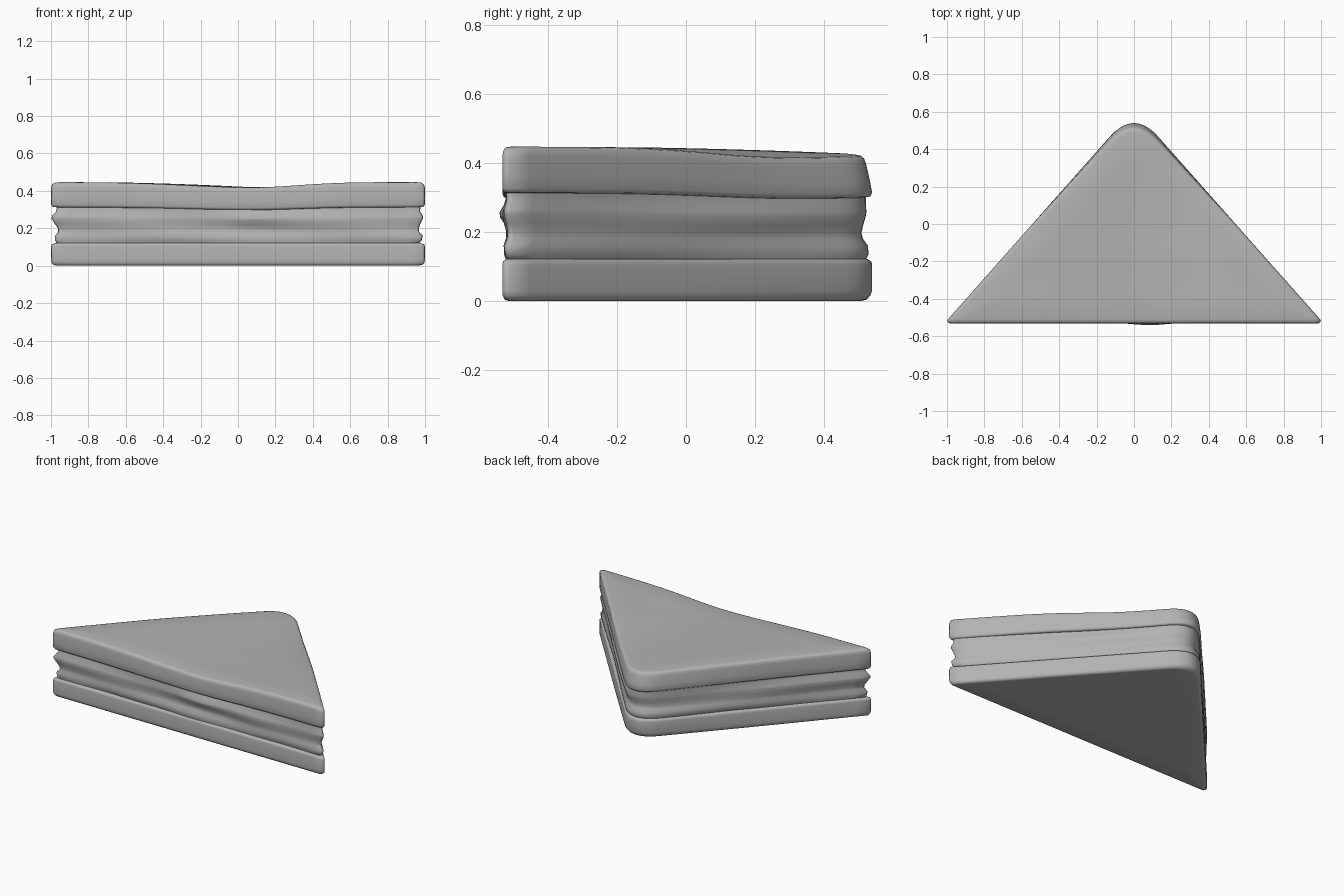
import bpy, bmesh, math
from mathutils import Vector

if "Cube" in bpy.data.objects:
    bpy.data.objects.remove(bpy.data.objects["Cube"])

CENTRE = Vector((0, -0.074))   # incentre of the triangle
INRADIUS = 0.456

GREY = bpy.data.materials.new("dark_grey")
GREY.diffuse_color = (0.45, 0.45, 0.45, 1)
GREY.use_nodes = True
GREY.node_tree.nodes["Principled BSDF"].inputs["Base Color"].default_value = GREY.diffuse_color


def outline():
    """Triangle with tight front corners and a rounded back corner."""
    right = []
    n = 16
    for i in range(n + 1):                      # front edge, middle to corner
        right.append((0.985 * i / n, -0.532))
    right += [(0.995, -0.527), (0.999, -0.514)]
    for i in range(1, n):                       # slanted edge
        t = i / n
        right.append((0.999 + (0.13 - 0.999) * t, -0.514 + 0.98 * t))
    for i in range(6):                          # half of the back corner curve
        t = i / 10
        right.append((0.13 * (1 - 2 * t),
                      0.466 * ((1 - t) ** 2 + t * t) + 2 * t * (1 - t) * 0.613))
    left = [(-x, y) for x, y in reversed(right[1:-1])]
    back = [(0.0, right[-1][1])]
    return [Vector(p) for p in right[:-1] + back + left]


BASE = outline()


def sag(x, y):
    """Soft dip across the upper slice."""
    cx = 0.08 + 0.22 * (y + 0.53)
    w = 0.52 if x < cx else 0.36
    return (-0.028 * math.exp(-((x - cx) / w) ** 2)
            - 0.004 * max(0, y + 0.1) / 0.6)


def stack(name, rings, wobble=None):
    """Loft rings of (inset, z, sag amount, back taper), capping both ends."""
    bm = bmesh.new()

    def ring(d, z, amount, taper):
        verts = []
        for p in BASE:
            inset = d + (wobble(p.x, p.y, z) if wobble else 0)
            q = CENTRE + (p - CENTRE) * (1 - inset / INRADIUS)
            s = p if d < 0.05 else q
            q.y -= taper * max(0, p.y) / 0.54
            verts.append(bm.verts.new((q.x, q.y, z + amount * sag(s.x, s.y))))
        return verts

    caps = [INRADIUS * k for k in (0.3, 0.55, 0.8)]
    first, last = rings[0], rings[-1]
    full = ([(d, *first[1:]) for d in reversed(caps)] + rings
            + [(d, *last[1:]) for d in caps])
    loops = [ring(*r) for r in full]
    for a, b in zip(loops, loops[1:]):
        for i in range(len(a)):
            j = (i + 1) % len(a)
            bm.faces.new((a[i], a[j], b[j], b[i]))
    for loop, spec in ((loops[0], first), (loops[-1], last)):
        z = spec[1] + spec[2] * sag(*CENTRE)
        c = bm.verts.new((CENTRE.x, CENTRE.y, z))
        for i in range(len(loop)):
            bm.faces.new((loop[i], loop[(i + 1) % len(loop)], c))
    bmesh.ops.recalc_face_normals(bm, faces=bm.faces)
    mesh = bpy.data.meshes.new(name)
    bm.to_mesh(mesh)
    bm.free()
    mesh.materials.append(GREY)
    ob = bpy.data.objects.new(name, mesh)
    bpy.context.collection.objects.link(ob)
    bpy.ops.object.select_all(action='DESELECT')
    ob.select_set(True)
    bpy.context.view_layer.objects.active = ob
    bpy.ops.object.shade_smooth_by_angle(angle=math.radians(60))
    return ob


# Lower bread slice
stack("bottom_bread", [(0.018, 0.0, 0, 0.008), (0.006, 0.004, 0, 0.008),
                       (0.001, 0.016, 0, 0.004), (0, 0.03, 0, 0),
                       (0, 0.105, 0, 0), (0.002, 0.115, 0, 0), (0.012, 0.122, 0, 0)])

# Upper bread slice, dipping across the middle
stack("top_bread", [(0.014, 0.312, 0.5, 0), (0.004, 0.315, 0.5, 0),
                    (0, 0.325, 0.5, 0), (0, 0.36, 0.6, 0.006),
                    (0, 0.42, 0.9, 0.018), (0.003, 0.437, 1, 0.02),
                    (0.009, 0.444, 1, 0.02), (0.022, 0.447, 1, 0.02)])


# Uneven filling between the slices
def ripple(x, y, z):
    bump = 0.004 * math.sin(5 * x + 38 * z) + 0.002 * math.sin(13 * x + 4 * y)
    knob = -0.008 * math.exp(-((x - 0.08) / 0.1) ** 2 - ((z - 0.26) / 0.03) ** 2)
    return (bump + (knob if y < -0.5 else 0)) * (1 - 0.5 * max(0, abs(x) - 0.5) / 0.5)


stack("filling", [(0.016, 0.118, 0, 0), (0.010, 0.135, 0, 0), (0.008, 0.16, 0, 0),
                  (0.016, 0.18, 0, 0), (0.016, 0.20, 0.1, 0.002),
                  (0.010, 0.225, 0.2, 0.006), (0.004, 0.25, 0.3, 0.012),
                  (0.004, 0.265, 0.3, 0.012), (0.013, 0.29, 0.4, 0.004),
                  (0.014, 0.318, 0.5, 0)], ripple)
